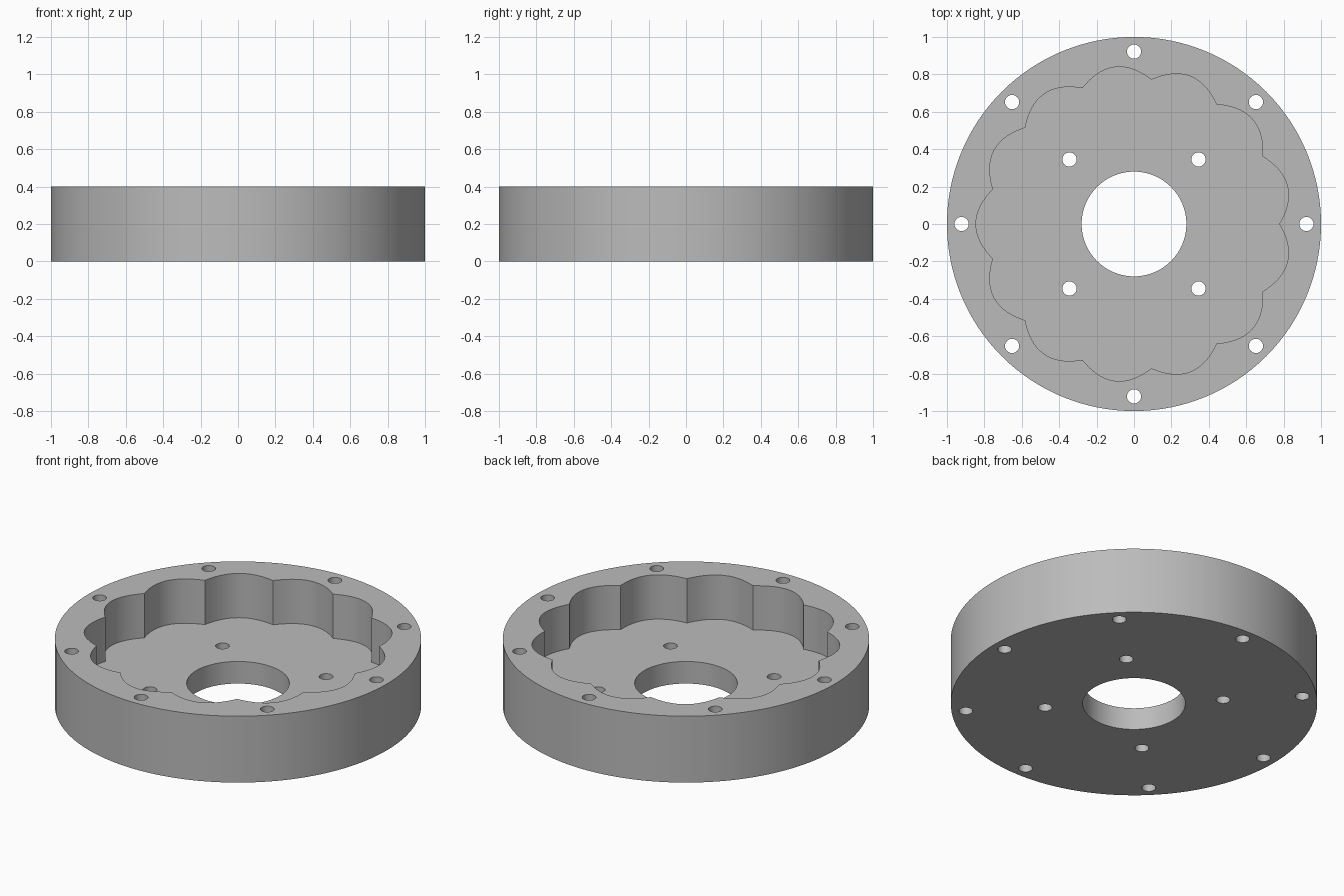
import bpy, bmesh
from math import sin, cos, pi, radians

cube = bpy.data.objects.get("Cube")
if cube:
    bpy.data.objects.remove(cube)

HEIGHT, FLOOR = 0.40, 0.133
LOBES, STEPS = 13, 16

bm = bmesh.new()


def circle(radius, cx=0, cy=0, n=32):
    return [(cx + radius * cos(2 * pi * i / n), cy + radius * sin(2 * pi * i / n))
            for i in range(n)]


def lobed_outline():
    n = LOBES * STEPS
    pts = []
    for i in range(n):
        a = 2 * pi * i / n
        r = 0.777 + 0.068 * abs(sin(LOBES * a / 2))
        pts.append((r * cos(a), r * sin(a)))
    return pts


def wall(points, z0, z1):
    """Vertical wall along a closed outline; returns its bottom and top edges."""
    low = [bm.verts.new((x, y, z0)) for x, y in points]
    high = [bm.verts.new((x, y, z1)) for x, y in points]
    for i in range(len(points)):
        j = (i + 1) % len(points)
        bm.faces.new((low[i], low[j], high[j], high[i]))

    def ring(vs):
        return [bm.edges.get((vs[i - 1], vs[i])) for i in range(len(vs))]
    return ring(low), ring(high)


def cap(rings):
    """Flat face bounded by an outer outline and holes."""
    bmesh.ops.triangle_fill(bm, use_beauty=True, use_dissolve=False,
                            edges=[e for r in rings for e in r])


# Outer rim, lobed pocket and centre bore
rim_low, rim_high = wall(circle(1.0, n=128), 0, HEIGHT)
pocket_low, pocket_high = wall(lobed_outline(), FLOOR, HEIGHT)
bore_low, bore_high = wall(circle(0.28, n=96), 0, FLOOR)
bottom, floor, top = [rim_low, bore_low], [pocket_low, bore_high], [rim_high, pocket_high]

# Bolt holes through the rim
for k in range(8):
    a = k * pi / 4
    low, high = wall(circle(0.038, 0.922 * cos(a), 0.922 * sin(a)), 0, HEIGHT)
    bottom.append(low)
    top.append(high)

# Bolt holes through the pocket floor
for sx in (-1, 1):
    for sy in (-1, 1):
        low, high = wall(circle(0.038, sx * 0.345, sy * 0.345), 0, FLOOR)
        bottom.append(low)
        floor.append(high)

for rings in (bottom, floor, top):
    cap(rings)
bmesh.ops.recalc_face_normals(bm, faces=bm.faces[:])

mesh = bpy.data.meshes.new("lobed_ring_housing")
bm.to_mesh(mesh)
bm.free()
housing = bpy.data.objects.new("lobed_ring_housing", mesh)
bpy.context.collection.objects.link(housing)

# Plain grey finish
grey = bpy.data.materials.new("plain_grey")
grey.use_nodes = True
colour = (0.5, 0.5, 0.5, 1)
grey.diffuse_color = colour
grey.node_tree.nodes["Principled BSDF"].inputs["Base Color"].default_value = colour
mesh.materials.append(grey)

# Smooth curved walls, crisp edges
bpy.ops.object.select_all(action="DESELECT")
housing.select_set(True)
bpy.context.view_layer.objects.active = housing
bpy.ops.object.shade_smooth_by_angle(angle=radians(30))
